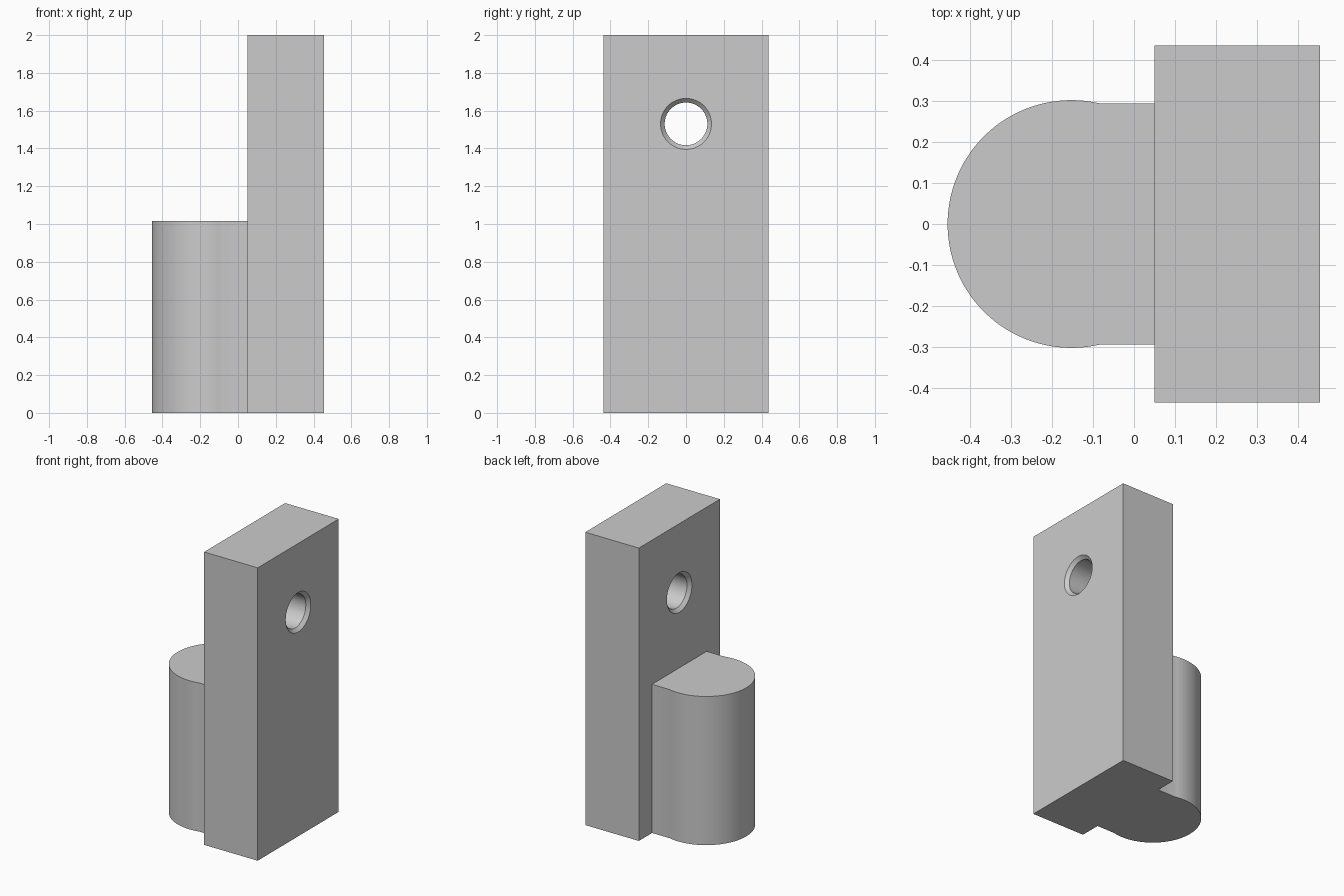
import bpy, bmesh, math
from mathutils import Matrix

cube = bpy.data.objects.get("Cube")
if cube:
    bpy.data.objects.remove(cube, do_unlink=True)

PLATE_X0, PLATE_X1, PLATE_Y, HEIGHT = 0.05, 0.455, 0.437, 2.0
BOSS_X, BOSS_R, NECK_Y, BOSS_H = -0.153, 0.303, 0.295, 1.015
HOLE_Z, HOLE_R, CHAMFER = 1.53, 0.113, 0.022

grey = bpy.data.materials.new("plain grey")
grey.use_nodes = True
color = (0.6, 0.6, 0.6, 1)
grey.diffuse_color = color
grey.node_tree.nodes["Principled BSDF"].inputs["Base Color"].default_value = color


def finish(name, bm):
    bmesh.ops.recalc_face_normals(bm, faces=bm.faces)
    mesh = bpy.data.meshes.new(name)
    bm.to_mesh(mesh)
    bm.free()
    mesh.materials.append(grey)
    obj = bpy.data.objects.new(name, mesh)
    bpy.context.collection.objects.link(obj)
    return obj


def prism(name, outline, height):
    bm = bmesh.new()
    face = bm.faces.new([bm.verts.new((x, y, 0)) for x, y in outline])
    top = bmesh.ops.extrude_face_region(bm, geom=[face])["geom"]
    bmesh.ops.translate(bm, vec=(0, 0, height),
                        verts=[v for v in top if isinstance(v, bmesh.types.BMVert)])
    return finish(name, bm)


def combine(target, tool, operation):
    mod = target.modifiers.new(operation, 'BOOLEAN')
    mod.operation, mod.object, mod.solver = operation, tool, 'EXACT'
    bpy.ops.object.modifier_apply(modifier=mod.name)
    bpy.data.objects.remove(tool, do_unlink=True)


# Upright plate
plate = prism("upright_plate_with_boss",
              [(PLATE_X0, -PLATE_Y), (PLATE_X1, -PLATE_Y),
               (PLATE_X1, PLATE_Y), (PLATE_X0, PLATE_Y)], HEIGHT)
bpy.context.view_layer.objects.active = plate
plate.select_set(True)

# Round boss with a straight neck, running a little way into the plate
start = math.asin(NECK_Y / BOSS_R)
steps = 64
arc = [start + (2 * math.pi - 2 * start) * i / steps for i in range(steps + 1)]
inside = PLATE_X0 + 0.1
outline = [(inside, -NECK_Y), (inside, NECK_Y)]
outline += [(BOSS_X + BOSS_R * math.cos(a), BOSS_R * math.sin(a)) for a in arc]
combine(plate, prism("boss", outline, BOSS_H), 'UNION')

# Through hole, chamfered at both ends
middle, thickness = (PLATE_X0 + PLATE_X1) / 2, PLATE_X1 - PLATE_X0
over = 0.02


def cone(bm, r1, r2, depth, x):
    place = Matrix.Translation((x, 0, HOLE_Z)) @ Matrix.Rotation(math.pi / 2, 4, 'Y')
    bmesh.ops.create_cone(bm, cap_ends=True, segments=64, radius1=r1, radius2=r2,
                          depth=depth, matrix=place)


wide = HOLE_R + CHAMFER + over
depth = CHAMFER + over
cutters = [(HOLE_R, HOLE_R, thickness + 2 * over, middle),
           (wide, HOLE_R, depth, PLATE_X0 + (CHAMFER - over) / 2),
           (HOLE_R, wide, depth, PLATE_X1 - (CHAMFER - over) / 2)]
for spec in cutters:
    bm = bmesh.new()
    cone(bm, *spec)
    cutter = finish("hole_cutter", bm)
    cutter.hide_render = True
    combine(plate, cutter, 'DIFFERENCE')

bpy.ops.object.shade_smooth_by_angle(angle=math.radians(12))
